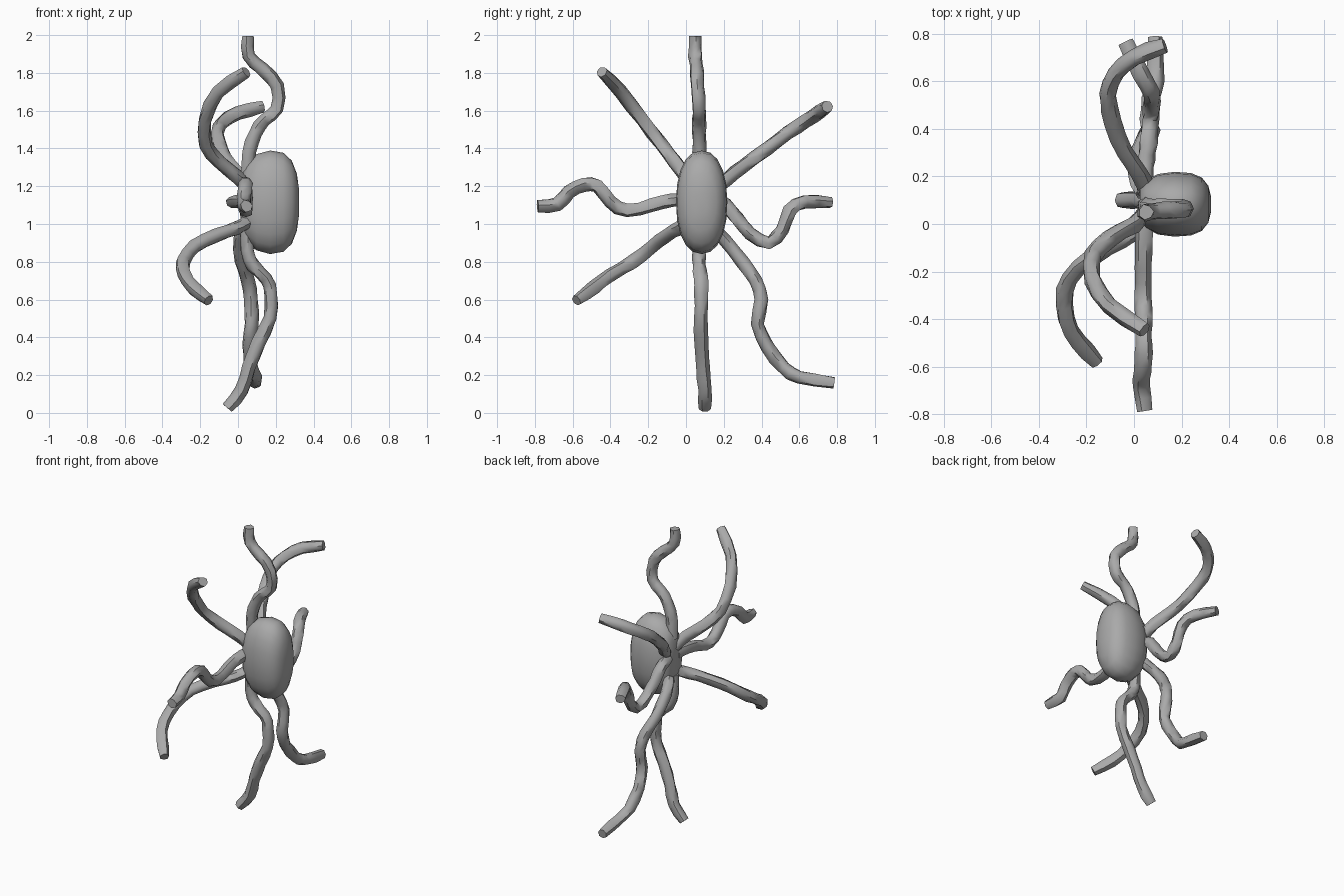
import bpy, bmesh, math, random
from mathutils import Vector

if "Cube" in bpy.data.objects:
    bpy.data.objects.remove(bpy.data.objects["Cube"])

random.seed(4)
SIDES = 7
CY, CZ = 0.083, 1.115          # body axis position

grey = bpy.data.materials.new("soft grey")
grey.diffuse_color = (0.4, 0.4, 0.4, 1)
grey.use_nodes = True
grey.node_tree.nodes["Principled BSDF"].inputs["Base Color"].default_value = grey.diffuse_color


def finish(bm, name, angle):
    bmesh.ops.recalc_face_normals(bm, faces=bm.faces[:])
    mesh = bpy.data.meshes.new(name)
    bm.to_mesh(mesh)
    bm.free()
    mesh.materials.append(grey)
    obj = bpy.data.objects.new(name, mesh)
    bpy.context.collection.objects.link(obj)
    bpy.ops.object.select_all(action='DESELECT')
    obj.select_set(True)
    bpy.context.view_layer.objects.active = obj
    bpy.ops.object.shade_smooth_by_angle(angle=math.radians(angle))


def skin(bm, rings):
    """Bridge consecutive vertex rings and cap both ends."""
    for a, b in zip(rings, rings[1:]):
        n = len(a)
        for i in range(n):
            j = (i + 1) % n
            bm.faces.new((a[i], a[j], b[j], b[i]))
    bm.faces.new(rings[0])
    bm.faces.new(rings[-1])


def smooth_path(points, steps=2):
    """Interpolate a rounded path through the points."""
    p = [Vector(q) for q in points]
    p = [2 * p[0] - p[1]] + p + [2 * p[-1] - p[-2]]
    out = []
    for a, b, c, d in zip(p, p[1:], p[2:], p[3:]):
        for s in range(steps):
            t = s / steps
            out.append(0.5 * (2 * b + (c - a) * t + (2 * a - 5 * b + 4 * c - d) * t ** 2
                              + (3 * b - a - 3 * c + d) * t ** 3))
    return out + [p[-2]]


def tentacle(name, points, radius=0.037):
    path = smooth_path(points)
    bm = bmesh.new()
    rings, side = [], None
    for i, c in enumerate(path):
        tan = (path[min(i + 1, len(path) - 1)] - path[max(i - 1, 0)]).normalized()
        if side is None:
            side = tan.orthogonal()
        side = (side - tan * side.dot(tan)).normalized()
        up = tan.cross(side)
        size = radius * (0.85 if i == len(path) - 1 else 1)   # blunt tapered tip
        ring = []
        for k in range(SIDES):
            a = math.tau * k / SIDES
            r = size * random.uniform(0.9, 1.1)
            ring.append(bm.verts.new(c + r * (math.cos(a) * side + math.sin(a) * up)))
        rings.append(ring)
    skin(bm, rings)
    finish(bm, name, 52)


# Body: oval dome with a flatter back, lofted along x
bm = bmesh.new()
rings = []
for x, ry, rz in [(0.025, .075, .16), (0.05, .10, .205), (0.10, .127, .255), (0.17, .136, .274),
                  (0.24, .131, .262), (0.285, .112, .22), (0.312, .078, .15), (0.324, .03, .06)]:
    ring = []
    for k in range(20):
        a = math.tau * k / 20
        c, s = math.cos(a), math.sin(a)
        ring.append(bm.verts.new((x, CY + ry * math.copysign(abs(c) ** 0.9, c),
                                  CZ + rz * math.copysign(abs(s) ** 0.9, s))))
    rings.append(ring)
skin(bm, rings)
finish(bm, "body", 50)

# Tentacles radiating from the back of the body
tentacle("top_tentacle", [(.05, .08, 1.25), (.06, .07, 1.38), (.09, .07, 1.48), (.14, .07, 1.55),
                          (.205, .07, 1.61), (.205, .06, 1.73), (.13, .055, 1.82),
                          (.055, .05, 1.89), (.05, .05, 1.995)])
tentacle("upper_front_tentacle", [(.05, .05, 1.18), (0, 0, 1.25), (-.1, -.06, 1.33),
                                  (-.17, -.13, 1.42), (-.175, -.23, 1.55),
                                  (-.1, -.345, 1.7), (.045, -.445, 1.805)])
tentacle("upper_back_tentacle", [(.05, .15, 1.18), (.02, .22, 1.24), (-.04, .31, 1.31),
                                 (-.09, .43, 1.40), (-.11, .54, 1.48), (-.08, .63, 1.54),
                                 (0, .70, 1.59), (.13, .75, 1.62)])
tentacle("front_tentacle", [(.05, .04, 1.13), (.04, -.07, 1.125), (.04, -.18, 1.1), (.04, -.31, 1.07),
                            (.04, -.40, 1.12), (.04, -.47, 1.2), (.04, -.54, 1.21),
                            (.035, -.62, 1.17), (.03, -.68, 1.105), (.045, -.785, 1.095)])
tentacle("back_tentacle", [(.05, .13, 1.14), (.045, .21, 1.1), (.05, .27, 1.03), (.06, .34, .95),
                           (.07, .44, .90), (.075, .51, .97), (.07, .55, 1.07),
                           (.03, .63, 1.12), (-.035, .765, 1.115)])
tentacle("lower_back_tentacle", [(.04, .13, 1.0), (.01, .2, .92), (.02, .3, .8), (.05, .37, .7),
                                 (.07, .40, .6), (.07, .38, .47), (.06, .43, .35),
                                 (.07, .52, .24), (.09, .60, .19), (.09, .785, .16)])
tentacle("bottom_tentacle", [(.05, .07, 1.0), (.05, .07, .86), (.08, .07, .78), (.15, .08, .71),
                             (.175, .08, .63), (.17, .08, .5), (.11, .08, .37),
                             (.06, .09, .24), (.02, .1, .12), (-.055, .1, .025)])
tentacle("lower_front_tentacle", [(.05, .03, 1.01), (0, -.03, .98), (-.11, -.1, .94),
                                  (-.23, -.18, .88), (-.29, -.28, .8), (-.285, -.40, .73),
                                  (-.235, -.49, .66), (-.155, -.58, .595)])
